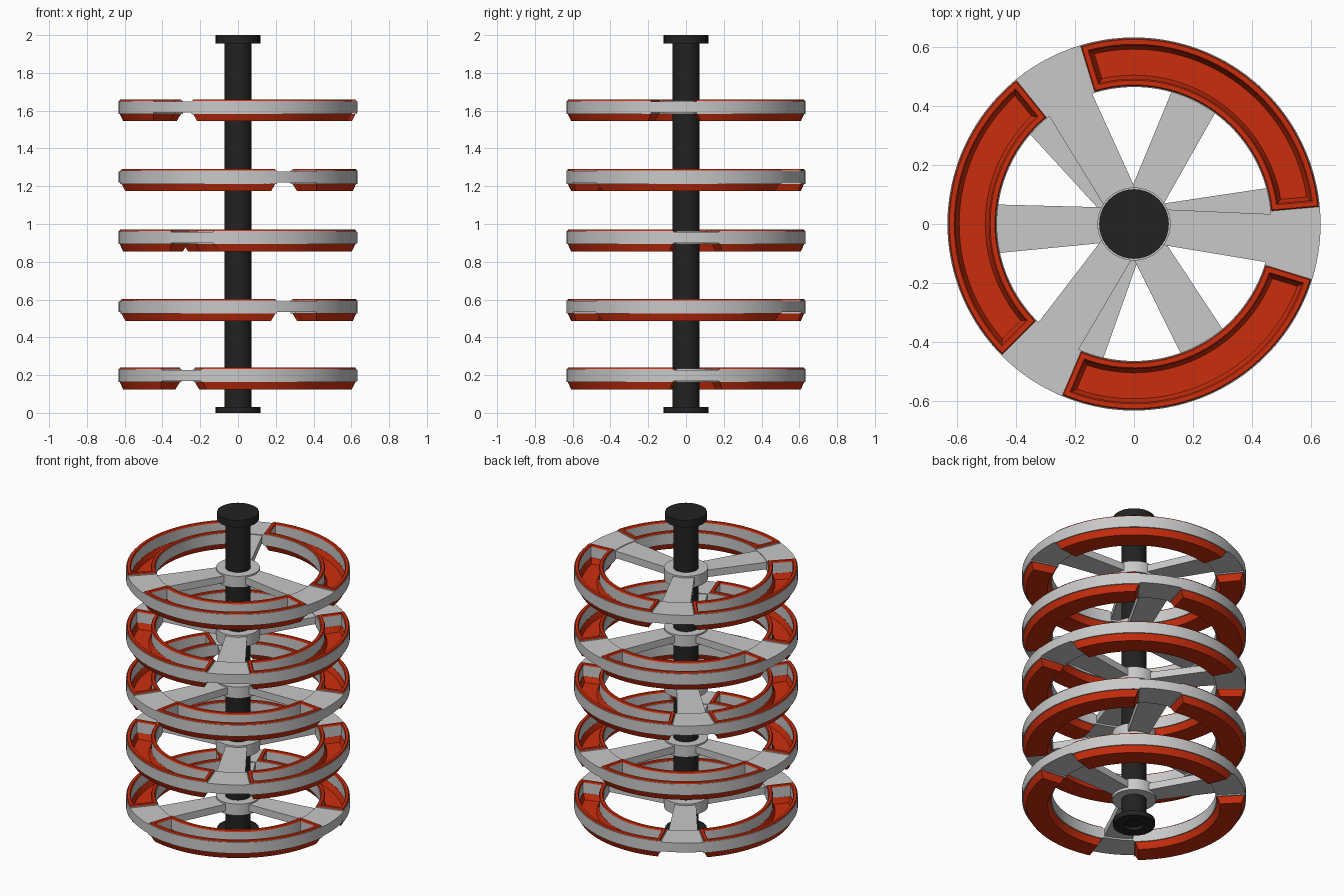
import bpy, bmesh
from math import cos, sin, radians, pi
from mathutils import Vector

cube = bpy.data.objects.get("Cube")
if cube:
    bpy.data.objects.remove(cube, do_unlink=True)


def material(name, rgb, rough=0.6):
    m = bpy.data.materials.new(name)
    m.use_nodes = True
    m.diffuse_color = (*rgb, 1)
    bsdf = m.node_tree.nodes["Principled BSDF"]
    bsdf.inputs["Base Color"].default_value = (*rgb, 1)
    bsdf.inputs["Roughness"].default_value = rough
    return m


GREY = material("light grey", (0.58, 0.58, 0.58))
ORANGE = material("orange red", (0.60, 0.027, 0.004))
BLACK = material("black", (0.016, 0.016, 0.016))

R_IN, R_OUT = 0.464, 0.632   # radii of the ring band


def finish(name, bm, mat, smooth=True):
    bmesh.ops.recalc_face_normals(bm, faces=bm.faces[:])
    mesh = bpy.data.meshes.new(name)
    bm.to_mesh(mesh)
    bm.free()
    mesh.materials.append(mat)
    ob = bpy.data.objects.new(name, mesh)
    bpy.context.collection.objects.link(ob)
    if smooth:
        bpy.ops.object.select_all(action="DESELECT")
        ob.select_set(True)
        bpy.context.view_layer.objects.active = ob
        bpy.ops.object.shade_smooth_by_angle(angle=radians(25))
    return ob


def sector(name, a0, a1, levels, mat, closed=False, steps=30):
    """Loft of ring-sector outlines, each level being (inset, height)."""
    bm = bmesh.new()
    loops = []
    for inset, z in levels:
        loop = []
        for r, order in ((R_OUT - inset, range(steps + 1)),
                         (R_IN + inset, range(steps, -1, -1))):
            lo, hi = a0 + inset / r, a1 - inset / r
            for i in order:
                a = lo + (hi - lo) * i / steps
                loop.append(bm.verts.new((r * cos(a), r * sin(a), z)))
        loops.append(loop)
    count = len(loops[0])
    pairs = list(zip(loops, loops[1:]))
    if closed:
        pairs.append((loops[-1], loops[0]))
    for low, high in pairs:
        for i in range(count):
            j = (i + 1) % count
            bm.faces.new((low[i], low[j], high[j], high[i]))
    if not closed:
        for loop in (loops[0], loops[-1]):
            for i in range(steps):
                bm.faces.new((loop[i], loop[i + 1], loop[-2 - i], loop[-1 - i]))
    return finish(name, bm, mat)


def turned(name, profile, mat, steps=40):
    """Profile of (radius, height) points spun around the z axis."""
    bm = bmesh.new()
    verts = [bm.verts.new((r, 0, z)) for r, z in profile]
    edges = [bm.edges.new(p) for p in zip(verts, verts[1:])]
    bmesh.ops.spin(bm, geom=verts + edges, cent=(0, 0, 0), axis=(0, 0, 1),
                   angle=2 * pi, steps=steps, use_merge=True)
    bmesh.ops.remove_doubles(bm, verts=bm.verts[:], dist=0.0001)
    return finish(name, bm, mat)


def spoke(name, angle, top, bottom):
    """Flat arm that widens from the hub to the ring."""
    bm = bmesh.new()
    along = Vector((cos(angle), sin(angle), 0))
    side = Vector((-sin(angle), cos(angle), 0))
    outline = ((0.10, -0.06), (0.475, -0.083), (0.475, 0.083), (0.10, 0.06))
    base = bm.faces.new([bm.verts.new(along * d + side * w + Vector((0, 0, bottom)))
                         for d, w in outline])
    grown = bmesh.ops.extrude_face_region(bm, geom=[base])["geom"]
    bmesh.ops.translate(bm, vec=(0, 0, top - bottom),
                        verts=[v for v in grown if isinstance(v, bmesh.types.BMVert)])
    return finish(name, bm, GREY, smooth=False)


# Central pole with end caps and a hollow foot
turned("pole", [(0, 0.02), (0.055, 0.02), (0.055, 0), (0.118, 0), (0.118, 0.03),
                (0.072, 0.03), (0.072, 1.955), (0.118, 1.955), (0.118, 2), (0, 2)], BLACK)


def tier(label, top, turn):
    # Hub around the pole
    turned(f"hub_{label}", [(0.07, top - 0.077), (0.124, top - 0.077),
                            (0.124, top - 0.006), (0.07, top - 0.006)], GREY)
    gap = radians(11)
    centres = [radians(turn + a) for a in (0, 124, 242, 360)]
    for n in range(3):
        c = centres[n]
        # Spoke and the plain ring piece it carries
        spoke(f"spoke_{label}_{n + 1}", c, top - 0.016, top - 0.06)
        sector(f"ring_bridge_{label}_{n + 1}", c - gap, c + gap,
               [(0, top - 0.07), (0, top - 0.012)], GREY, steps=8)
        # Open frame, its raised rim and the sunken pan
        a0, a1 = c + gap, centres[n + 1] - gap
        sector(f"ring_frame_{label}_{n + 1}", a0, a1,
               [(0, top - 0.077), (0, top - 0.008),
                (0.026, top - 0.008), (0.026, top - 0.077)], GREY, closed=True)
        sector(f"tray_rim_{label}_{n + 1}", a0, a1,
               [(0.003, top - 0.009), (0.007, top),
                (0.023, top), (0.028, top - 0.009)], ORANGE, closed=True)
        sector(f"tray_pan_{label}_{n + 1}", a0, a1,
               [(0.024, top - 0.116), (0.006, top - 0.076),
                (0.027, top - 0.074), (0.04, top - 0.108)], ORANGE)


# Five tiers, each turned a little differently
for label, top, turn in (("top", 1.66, 354), ("upper", 1.29, 300), ("middle", 0.97, 5),
                         ("lower", 0.603, 300), ("bottom", 0.24, 241)):
    tier(label, top, turn)
